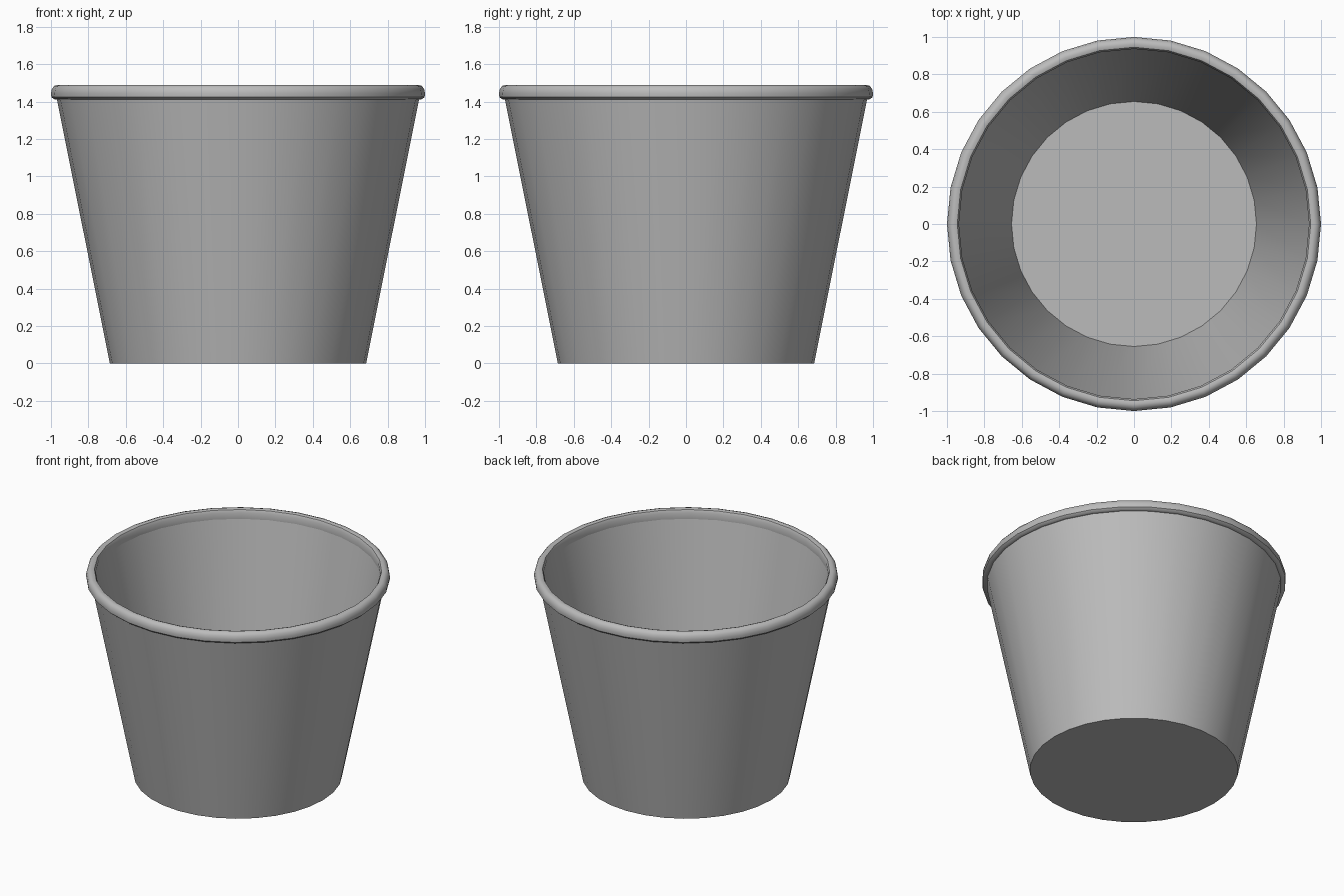
import bpy
import bmesh
import math

SIDES = 32

cube = bpy.data.objects.get("Cube")
if cube:
    bpy.data.objects.remove(cube, do_unlink=True)


def make_material(name, colour):
    mat = bpy.data.materials.new(name)
    mat.use_nodes = True
    mat.diffuse_color = colour
    mat.node_tree.nodes["Principled BSDF"].inputs["Base Color"].default_value = colour
    return mat


def lathe(name, profile, mat, closed=False):
    """Spin an (r, z) profile about z; points with r = 0 become the axis."""
    bm = bmesh.new()
    verts = [bm.verts.new((r, 0, z)) for r, z in profile]
    edges = [bm.edges.new(pair) for pair in zip(verts, verts[1:])]
    if closed:
        edges.append(bm.edges.new((verts[-1], verts[0])))
    bmesh.ops.spin(bm, geom=verts + edges, cent=(0, 0, 0), axis=(0, 0, 1),
                   angle=math.tau, steps=SIDES)
    bmesh.ops.remove_doubles(bm, verts=bm.verts, dist=0.0005)
    bmesh.ops.recalc_face_normals(bm, faces=bm.faces)
    mesh = bpy.data.meshes.new(name)
    bm.to_mesh(mesh)
    bm.free()
    mesh.materials.append(mat)
    obj = bpy.data.objects.new(name, mesh)
    bpy.context.collection.objects.link(obj)
    bpy.ops.object.select_all(action="DESELECT")
    obj.select_set(True)
    bpy.context.view_layer.objects.active = obj
    bpy.ops.object.shade_smooth_by_angle(angle=math.radians(40))
    return obj


grey = make_material("plain grey", (0.5, 0.5, 0.5, 1))

# Tapered cup: outer base and wall, then inner wall and floor
lathe("cup_body", [(0, 0), (0.685, 0), (0.97, 1.42),
                   (0.938, 1.42), (0.655, 0.02), (0, 0.02)], grey)

# Rolled rim around the mouth
lathe("rolled_rim", [(0.965, 1.41), (0.985, 1.413), (0.998, 1.425), (1, 1.445),
                     (0.995, 1.468), (0.982, 1.484), (0.963, 1.49),
                     (0.945, 1.484), (0.936, 1.465), (0.938, 1.42)],
      grey, closed=True)
